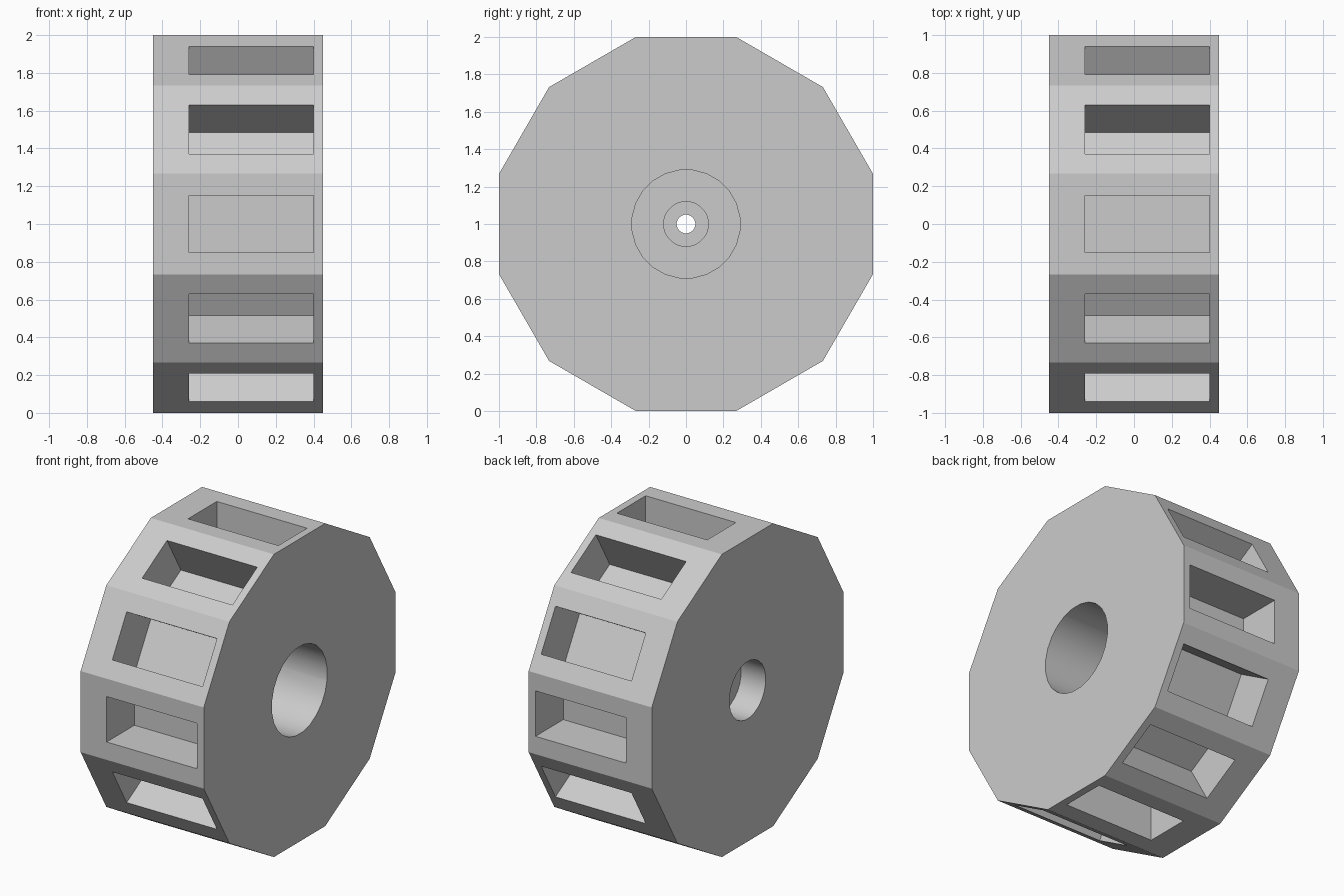
import bpy
import bmesh
from math import cos, sin, pi, radians
from mathutils import Matrix

cube = bpy.data.objects.get("Cube")
if cube:
    bpy.data.objects.remove(cube, do_unlink=True)

SIDES = 12
HALF_WIDTH = 0.45
OUTER = 1.0 / cos(pi / SIDES)      # corner radius, so the flats lie 1 unit out
POCKET_FLOOR = 0.71

grey = bpy.data.materials.new("plain grey")
grey.use_nodes = True
colour = (0.6, 0.6, 0.6, 1)
grey.diffuse_color = colour
grey.node_tree.nodes["Principled BSDF"].inputs["Base Color"].default_value = colour


def make_object(name, bm):
    bmesh.ops.recalc_face_normals(bm, faces=bm.faces)
    mesh = bpy.data.meshes.new(name)
    bm.to_mesh(mesh)
    bm.free()
    mesh.materials.append(grey)
    obj = bpy.data.objects.new(name, mesh)
    bpy.context.collection.objects.link(obj)
    obj.location.z = 1
    return obj


def turned(name, profile, sides):
    """Solid turned around the x axis from (x, radius) pairs, ends capped."""
    bm = bmesh.new()
    angles = [2 * pi * (i + 0.5) / sides for i in range(sides)]
    rings = [[bm.verts.new((x, r * cos(a), r * sin(a))) for a in angles]
             for x, r in profile]
    for a, b in zip(rings, rings[1:]):
        for i in range(sides):
            j = (i + 1) % sides
            bm.faces.new((a[i], a[j], b[j], b[i]))
    bm.faces.new(rings[0])
    bm.faces.new(rings[-1])
    return make_object(name, bm)


# Twelve-sided wheel body
wheel = turned("wheel_body", [(-HALF_WIDTH, OUTER), (HALF_WIDTH, OUTER)], SIDES)

# Stepped bore through the hub
bore = turned("bore_cutter", [
    (-0.6, 0.19), (-0.27, 0.19), (-0.27, 0.05), (-0.2, 0.05),
    (-0.2, 0.12), (-0.1, 0.12), (-0.1, 0.29), (0.6, 0.29)], 24)

# One rectangular pocket in the middle of each flat
bm = bmesh.new()
depth = 0.5
for i in range(SIDES):
    turn = Matrix.Rotation(2 * pi * i / SIDES, 4, 'X')
    place = Matrix.Translation((0.07, 0, POCKET_FLOOR + depth / 2))
    size = Matrix.Diagonal((0.66, 0.3, depth, 1))
    bmesh.ops.create_cube(bm, size=1, matrix=turn @ place @ size)
pockets = make_object("pocket_cutter", bm)

# Cut the body, then drop the cutters
bpy.ops.object.select_all(action='DESELECT')
bpy.context.view_layer.objects.active = wheel
wheel.select_set(True)
for cutter in (bore, pockets):
    cutter.hide_render = True
    mod = wheel.modifiers.new(cutter.name, 'BOOLEAN')
    mod.operation = 'DIFFERENCE'
    mod.solver = 'EXACT'
    mod.object = cutter
    bpy.ops.object.modifier_apply(modifier=mod.name)
    bpy.data.objects.remove(cutter, do_unlink=True)

bpy.ops.object.shade_smooth_by_angle(angle=radians(20))
